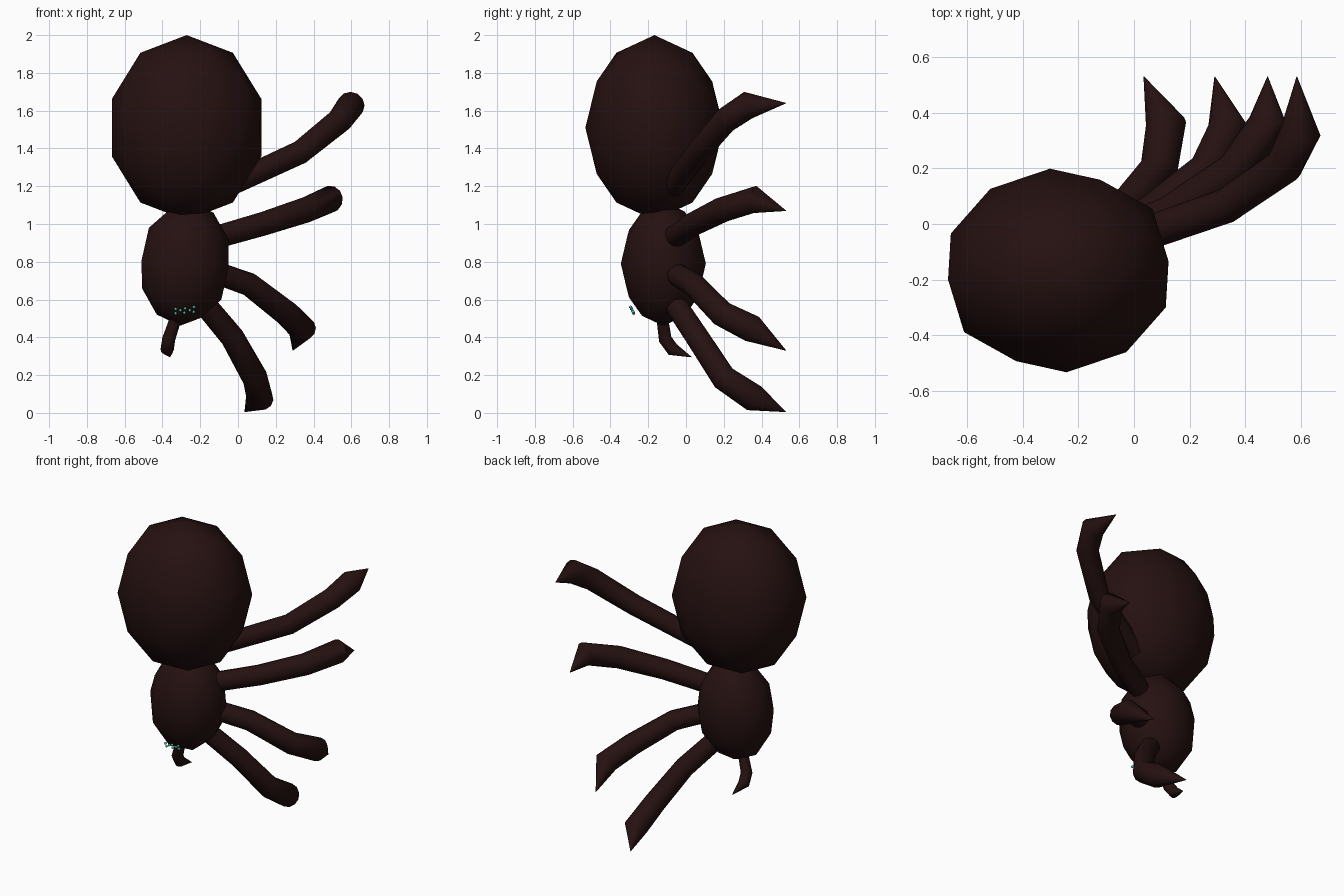
import bpy, math

if "Cube" in bpy.data.objects:
    bpy.data.objects.remove(bpy.data.objects["Cube"])


def material(name, rgb):
    m = bpy.data.materials.new(name)
    m.diffuse_color = (*rgb, 1)
    m.use_nodes = True
    m.node_tree.nodes["Principled BSDF"].inputs["Base Color"].default_value = m.diffuse_color
    return m


BROWN = material("dark_brown", (0.019, 0.0055, 0.0055))
TEAL = material("teal", (0.08, 0.55, 0.48))


def ball(name, loc, scale, rot, mat, detail=2):
    """Faceted-outline, smooth-shaded ellipsoid."""
    bpy.ops.mesh.primitive_ico_sphere_add(subdivisions=detail, radius=1, location=loc, rotation=rot)
    ob = bpy.context.object
    ob.name = name
    ob.scale = scale
    ob.data.materials.append(mat)
    bpy.ops.object.shade_smooth()
    return ob


def tube(name, points, radii):
    """Round limb through the points, narrowing to a claw at the last one."""
    cu = bpy.data.curves.new(name, 'CURVE')
    cu.dimensions = '3D'
    cu.bevel_depth = 1.0
    cu.bevel_resolution = 4
    cu.use_fill_caps = True
    sp = cu.splines.new('POLY')
    sp.points.add(len(points) - 1)
    for p, co, r in zip(sp.points, points, radii):
        p.co = (*co, 1)
        p.radius = r
    sp.use_smooth = True
    ob = bpy.data.objects.new(name, cu)
    bpy.context.collection.objects.link(ob)
    bpy.ops.object.select_all(action='DESELECT')
    ob.select_set(True)
    bpy.context.view_layer.objects.active = ob
    bpy.ops.object.convert(target='MESH')
    ob = bpy.context.object
    ob.name = name
    ob.data.materials.clear()
    ob.data.materials.append(BROWN)
    bpy.ops.object.shade_smooth_by_angle(angle=math.radians(60))


# Body: large abdomen above, small head below
tilt = math.radians(4.7)
ball("abdomen", (-0.272, -0.167, 1.51), (0.418, 0.367, 0.49), (0, 0, 0), BROWN)
ab = bpy.context.object
ab.scale = (0.418, 0.49, 0.367)
ab.rotation_euler = (math.radians(90), 0, tilt)
ball("head", (-0.28, -0.12, 0.79), (0.243, 0.225, 0.33), (0, tilt, 0), BROWN)

# Four legs sweeping to one side and back, top to bottom
legs = [
    [(-0.06, -0.07, 1.2), (0.33, 0.065, 1.38), (0.54, 0.21, 1.55), (0.598, 0.33, 1.63), (0.585, 0.53, 1.64)],
    [(-0.15, -0.08, 0.92), (0.13, 0.04, 1.0), (0.36, 0.19, 1.075), (0.485, 0.365, 1.13), (0.48, 0.53, 1.07)],
    [(-0.11, -0.06, 0.74), (0.06, 0.04, 0.68), (0.26, 0.19, 0.525), (0.34, 0.35, 0.445), (0.29, 0.53, 0.33)],
    [(-0.18, -0.06, 0.58), (-0.03, 0.06, 0.4), (0.09, 0.2, 0.185), (0.115, 0.36, 0.078), (0.035, 0.53, 0.005)],
]
for i, pts in enumerate(legs):
    tube(f"leg_{i + 1}", pts, (0.06, 0.063, 0.068, 0.073, 0.001))

# Single small hooked fang below the head
tube("fang", [(-0.32, -0.13, 0.53), (-0.367, -0.11, 0.39), (-0.375, -0.07, 0.335), (-0.36, 0.03, 0.295)],
     (0.03, 0.035, 0.035, 0.001))

# Cluster of tiny eyes on the lower front of the head
eyes = [(-0.33, 0.55), (-0.33, 0.527), (-0.305, 0.543), (-0.284, 0.53),
        (-0.28, 0.553), (-0.255, 0.543), (-0.233, 0.56), (-0.235, 0.535)]
for i, (x, z) in enumerate(eyes):
    ball(f"eye_{i + 1}", (x, -0.283 - (z - 0.54) * 0.5, z), (0.009,) * 3, (0, 0, 0), TEAL, 1)
